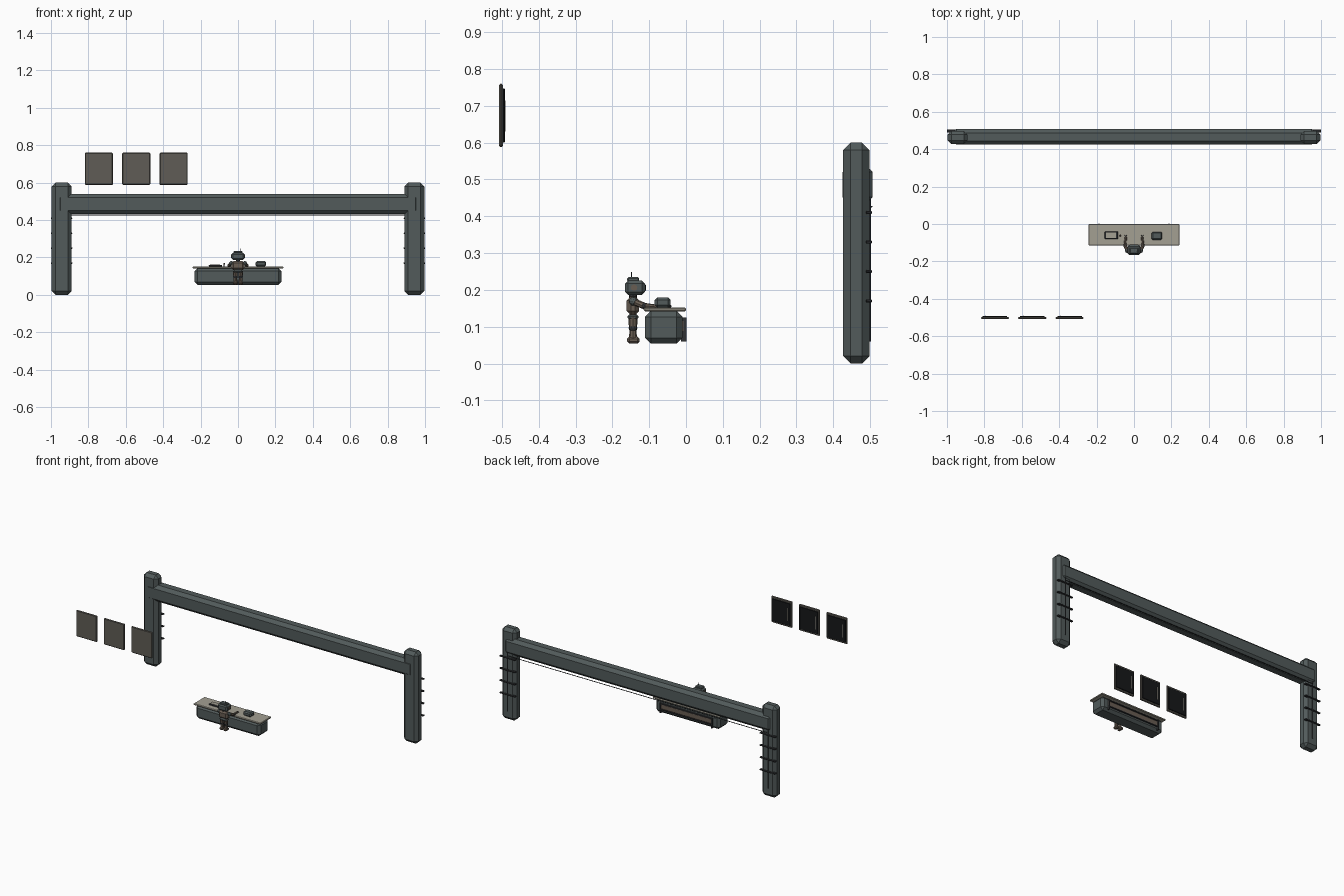
import bpy, bmesh
from mathutils import Vector

if "Cube" in bpy.data.objects:
    bpy.data.objects.remove(bpy.data.objects["Cube"])

def mat(name, r, g, b):
    m = bpy.data.materials.new(name)
    m.diffuse_color = (r, g, b, 1)
    m.use_nodes = True
    m.node_tree.nodes["Principled BSDF"].inputs["Base Color"].default_value = m.diffuse_color
    return m

STEEL = mat("steel", 0.085, 0.105, 0.105)
DARK = mat("dark", 0.03, 0.032, 0.035)
BLACK = mat("black", 0.008, 0.009, 0.01)
TAUPE = mat("taupe", 0.115, 0.108, 0.092)
CREAM = mat("cream", 0.37, 0.35, 0.29)
BROWN = mat("brown", 0.14, 0.11, 0.085)

def finish(name, bm, material, bevel=0.0):
    if bevel:
        bmesh.ops.bevel(bm, geom=bm.edges[:], offset=bevel, segments=1,
                        affect='EDGES', clamp_overlap=True)
    me = bpy.data.meshes.new(name)
    bm.to_mesh(me)
    bm.free()
    me.materials.append(material)
    ob = bpy.data.objects.new(name, me)
    bpy.context.collection.objects.link(ob)
    return ob

def box(name, x, y, z, material, bevel=0.0):
    """Box from (min, max) ranges with chamfered edges."""
    bm = bmesh.new()
    bmesh.ops.create_cube(bm, size=1)
    for v in bm.verts:
        v.co = [r[0] if c < 0 else r[1] for c, r in zip(v.co, (x, y, z))]
    return finish(name, bm, material, bevel)

def rod(name, a, b, r1, material, r2=None, sides=8):
    """Straight round bar between two points."""
    a, b = Vector(a), Vector(b)
    bm = bmesh.new()
    bmesh.ops.create_cone(bm, cap_ends=True, segments=sides, radius1=r1,
                          radius2=r1 if r2 is None else r2, depth=(b - a).length)
    ob = finish(name, bm, material)
    ob.rotation_mode = 'QUATERNION'
    ob.rotation_quaternion = (b - a).to_track_quat('Z', 'Y')
    ob.location = (a + b) / 2
    return ob

def ball(name, c, r, material, scale=(1, 1, 1)):
    bm = bmesh.new()
    bmesh.ops.create_icosphere(bm, subdivisions=2, radius=r)
    ob = finish(name, bm, material)
    ob.location, ob.scale = c, scale
    return ob

# Gantry: posts, rungs, conduits, beam and cable
for s in (-1, 1):
    cx = s * 0.943
    box("gantry_post", (cx - 0.053, cx + 0.053), (0.427, 0.498), (0, 0.6), STEEL, 0.02)
    rod("post_conduit", (cx, 0.499, 0.06), (cx, 0.499, 0.45), 0.003, DARK, sides=6)
    for i in range(4):
        z = 0.17 + 0.08 * i
        box("post_rung", (cx - 0.057, cx + 0.057), (0.489, 0.505), (z - 0.004, z + 0.004), DARK, 0.002)
box("gantry_beam", (-0.97, 0.97), (0.425, 0.507), (0.432, 0.54), STEEL, 0.02)
rod("beam_cable", (-0.94, 0.504, 0.426), (0.94, 0.504, 0.426), 0.0025, DARK, sides=6)

# Desk: body, worktop and trim on the visitor side
box("desk_body", (-0.233, 0.233), (-0.111, -0.01), (0.054, 0.143), STEEL, 0.016)
box("desk_top", (-0.243, 0.243), (-0.115, 0.0), (0.142, 0.152), CREAM, 0.003)
box("desk_back_panel", (-0.19, 0.19), (-0.016, -0.004), (0.085, 0.118), BROWN, 0.003)
for z in (0.08, 0.118):
    box("desk_back_rail", (-0.19, 0.19), (-0.012, 0.0), (z, z + 0.005), DARK)
for s in (-1, 1):
    cx = s * 0.187
    box("desk_back_bracket", (cx - 0.003, cx + 0.003), (-0.013, 0.002), (0.06, 0.125), DARK)

# Things on the desk
box("tablet", (-0.157, -0.085), (-0.08, -0.04), (0.151, 0.16), DARK, 0.003)
box("tablet_screen", (-0.149, -0.097), (-0.074, -0.046), (0.158, 0.162), CREAM)
rod("stamp_handle", (-0.074, -0.062, 0.151), (-0.074, -0.062, 0.164), 0.003, DARK)
ball("stamp_knob", (-0.074, -0.062, 0.166), 0.005, BROWN)
box("desk_terminal", (0.094, 0.151), (-0.085, -0.042), (0.152, 0.18), STEEL, 0.007)

# Robot clerk: legs, torso, arms
for s in (-1, 1):
    x = s * 0.014
    box("foot", (x - 0.012, x + 0.012), (-0.16, -0.126), (0.054, 0.073), BROWN, 0.006)
    rod("shin", (x, -0.144, 0.068), (x, -0.144, 0.097), 0.011, BROWN, 0.009)
    ball("knee", (x, -0.144, 0.097), 0.012, DARK)
    rod("thigh", (x, -0.144, 0.097), (x, -0.144, 0.128), 0.011, BROWN, 0.013)
    shoulder, elbow, hand = (s * 0.036, -0.143, 0.169), (s * 0.048, -0.115, 0.157), (s * 0.044, -0.073, 0.153)
    ball("shoulder", shoulder, 0.012, STEEL)
    rod("upper_arm", shoulder, elbow, 0.009, BROWN)
    ball("elbow", elbow, 0.009, DARK)
    rod("forearm", elbow, hand, 0.008, BROWN, 0.006)
    ball("hand", hand, 0.007, BROWN)
    for d in (-0.005, 0.005):
        rod("finger", hand, (hand[0] + d, -0.06, 0.154), 0.0025, DARK, sides=6)
box("pelvis", (-0.026, 0.026), (-0.159, -0.129), (0.117, 0.135), STEEL, 0.007)
box("torso", (-0.034, 0.034), (-0.161, -0.127), (0.132, 0.182), BROWN, 0.011)
rod("neck", (0, -0.144, 0.178), (0, -0.144, 0.192), 0.011, DARK)

# Robot head
box("head", (-0.034, 0.034), (-0.165, -0.112), (0.186, 0.225), STEEL, 0.008)
box("visor", (-0.023, 0.023), (-0.116, -0.109), (0.197, 0.215), BLACK, 0.002)
box("head_cap", (-0.024, 0.024), (-0.16, -0.127), (0.222, 0.235), STEEL, 0.004)
for s in (-1, 1):
    rod("ear", (s * 0.03, -0.141, 0.206), (s * 0.038, -0.141, 0.206), 0.009, BROWN)
rod("antenna", (0.015, -0.148, 0.23), (0.015, -0.148, 0.248), 0.002, DARK, sides=6)

# Three hanging screens, facing the desk
for i in range(3):
    cx = -0.744 + 0.2 * i
    box("screen_housing", (cx - 0.075, cx + 0.075), (-0.508, -0.497), (0.588, 0.76), TAUPE, 0.004)
    box("screen_glass", (cx - 0.066, cx + 0.066), (-0.5, -0.492), (0.6, 0.747), BLACK, 0.002)
    box("screen_strip", (cx - 0.05, cx - 0.046), (-0.493, -0.4905), (0.63, 0.715), CREAM)
